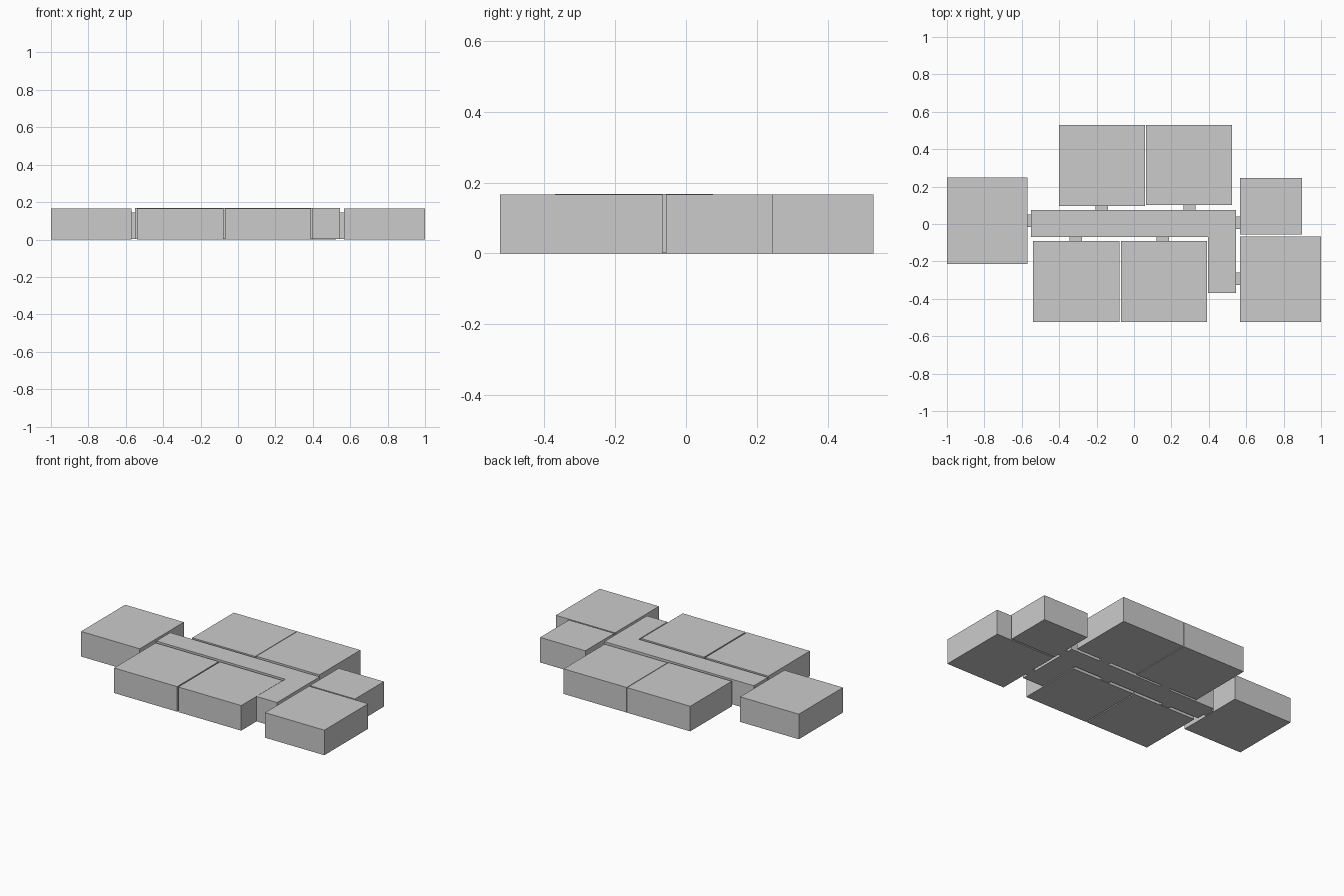
import bpy, bmesh

if "Cube" in bpy.data.objects:
    bpy.data.objects.remove(bpy.data.objects["Cube"])

ROOM_TOP = 0.166
HALL_BOTTOM, HALL_TOP = 0.003, 0.168
DOOR_TOP = 0.145


def prism(name, outline, z0, z1):
    """Extrude a counter-clockwise floor outline between two heights."""
    bm = bmesh.new()
    base = bm.faces.new([bm.verts.new((x, y, z0)) for x, y in outline])
    top = bmesh.ops.extrude_face_region(bm, geom=[base], use_keep_orig=True)["geom"]
    bmesh.ops.translate(bm, vec=(0, 0, z1 - z0),
                        verts=[v for v in top if isinstance(v, bmesh.types.BMVert)])
    bmesh.ops.recalc_face_normals(bm, faces=bm.faces)
    mesh = bpy.data.meshes.new(name)
    bm.to_mesh(mesh)
    bm.free()
    obj = bpy.data.objects.new(name, mesh)
    bpy.context.collection.objects.link(obj)
    return obj


def block(name, x0, x1, y0, y1, z0, z1):
    return prism(name, [(x0, y0), (x1, y0), (x1, y1), (x0, y1)], z0, z1)


# Rooms: x range, y range
rooms = {
    "west_room": (-1.0, -0.57, -0.214, 0.248),
    "north_room_left": (-0.402, 0.06, 0.095, 0.53),
    "north_room_right": (0.064, 0.525, 0.101, 0.53),
    "south_room_left": (-0.54, -0.078, -0.525, -0.09),
    "south_room_right": (-0.07, 0.391, -0.525, -0.09),
    "east_room": (0.566, 0.897, -0.057, 0.245),
    "southeast_room": (0.566, 1.0, -0.525, -0.066),
}
for name, r in rooms.items():
    block(name, *r, 0, ROOM_TOP)

# L-shaped hallway
prism("hallway", [(-0.55, -0.07), (0.395, -0.07), (0.395, -0.37), (0.545, -0.37),
                  (0.545, 0.076), (-0.55, 0.076)], HALL_BOTTOM, HALL_TOP)

# Short doorways bridging the hallway to each room
doors = {
    "west_door": (-0.57, -0.55, -0.016, 0.05),
    "north_door_left": (-0.206, -0.14, 0.076, 0.095),
    "north_door_right": (0.264, 0.33, 0.076, 0.101),
    "south_door_left": (-0.344, -0.278, -0.09, -0.07),
    "south_door_right": (0.12, 0.186, -0.09, -0.07),
    "east_door": (0.545, 0.566, -0.026, 0.04),
    "southeast_door": (0.545, 0.566, -0.325, -0.26),
}
for name, d in doors.items():
    block(name, *d, HALL_BOTTOM, DOOR_TOP)
